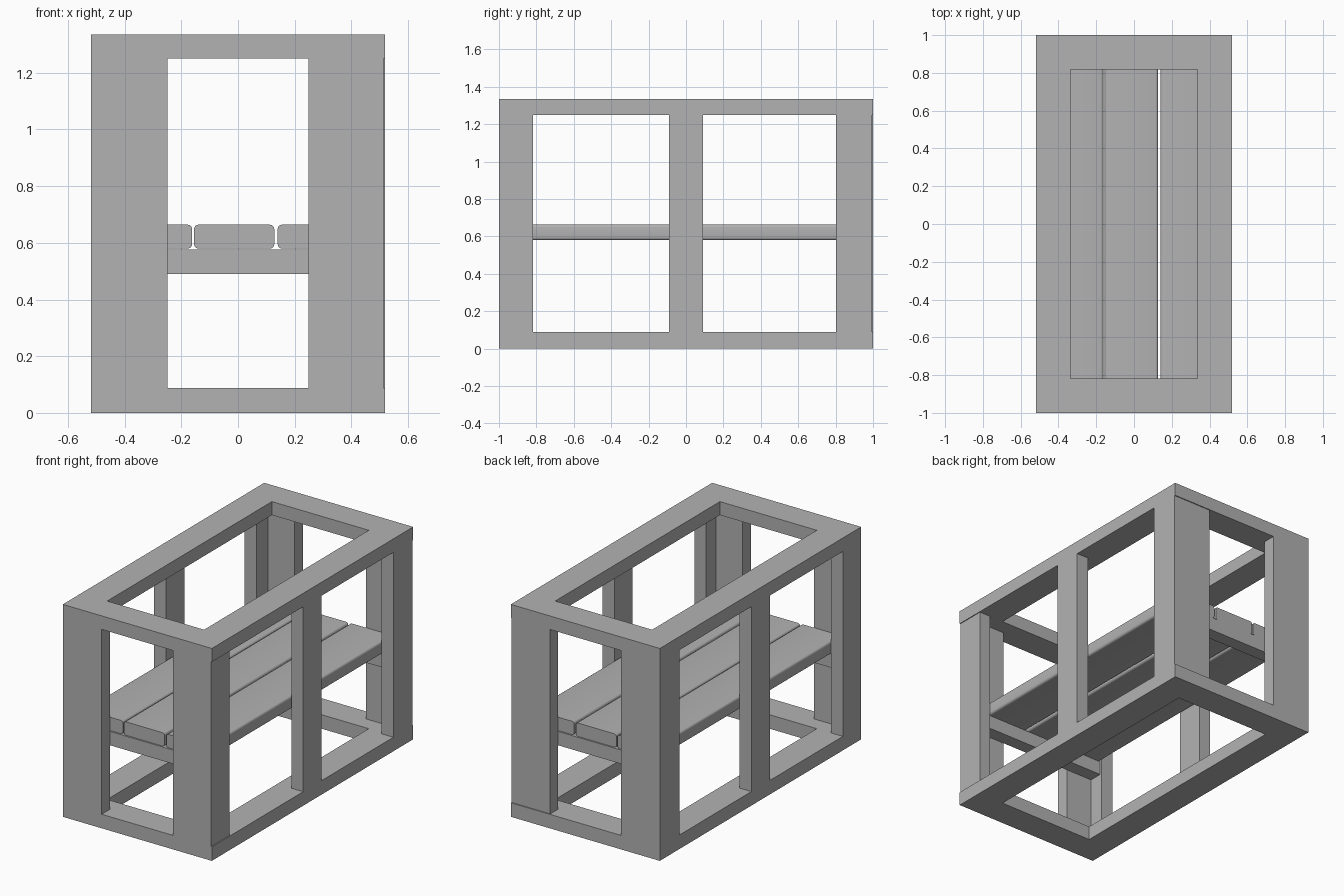
import bpy, bmesh

if "Cube" in bpy.data.objects:
    bpy.data.objects.remove(bpy.data.objects["Cube"])

grey = bpy.data.materials.new("plain_grey")
grey.diffuse_color = (0.448, 0.448, 0.448, 1)
grey.use_nodes = True
grey.node_tree.nodes["Principled BSDF"].inputs["Base Color"].default_value = grey.diffuse_color


def finish(name, bm):
    bmesh.ops.recalc_face_normals(bm, faces=bm.faces)
    mesh = bpy.data.meshes.new(name)
    bm.to_mesh(mesh)
    bm.free()
    mesh.materials.append(grey)
    obj = bpy.data.objects.new(name, mesh)
    bpy.context.collection.objects.link(obj)
    return obj


def board(name, x, y, z, round_long=0.0):
    """Box between (min, max) pairs, optionally rounded along its y edges."""
    bm = bmesh.new()
    bmesh.ops.create_cube(bm, size=1)
    for v in bm.verts:
        v.co = [r[0] if c < 0 else r[1] for c, r in zip(v.co, (x, y, z))]
    if round_long:
        edges = [e for e in bm.edges
                 if abs(e.verts[0].co.y - e.verts[1].co.y) > 0.5]
        bmesh.ops.bevel(bm, geom=edges, offset=round_long, segments=4,
                        profile=0.5, affect='EDGES')
    return finish(name, bm)


def ring(name, outer, inner, z):
    """Flat rectangular frame with a rectangular opening."""
    corners = [(-1, -1), (1, -1), (1, 1), (-1, 1)]
    bm = bmesh.new()
    loops = [[bm.verts.new((sx * w, sy * d, h)) for sx, sy in corners]
             for w, d, h in ((*outer, z[0]), (*outer, z[1]),
                             (*inner, z[1]), (*inner, z[0]))]
    for a, b in zip(loops, loops[1:] + loops[:1]):
        for i in range(4):
            j = (i + 1) % 4
            bm.faces.new((a[i], a[j], b[j], b[i]))
    return finish(name, bm)


W, T = 0.518, 0.083          # half width, board thickness
LOW, HIGH, TOP = 0.088, 1.25, 1.335
post_z = (LOW, HIGH)

# Top and bottom frames
ring("bottom_frame", (W, 1.0), (0.337, 0.818), (0, LOW))
ring("top_frame", (W, 1.0), (0.337, 0.818), (HIGH, TOP))

# Corner posts: a wide end board and a narrow side board form an L
for end, s in (("front", -1), ("back", 1)):
    for side, t in (("left", -1), ("right", 1)):
        # the right-hand posts sit very slightly inside the frames
        ox = 0.513 if (s, t) == (-1, 1) else W
        oy = 0.994 if (s, t) == (1, 1) else 1.0
        inner_y = 0.818 if s < 0 else 0.803
        xs = sorted((t * 0.248, t * ox))
        ys = sorted((s * (1 - T), s * oy))
        board(f"{end}_{side}_end_board", xs, ys, post_z)
        board(f"{end}_{side}_side_board", sorted((t * (W - T), t * ox)),
              sorted((s * inner_y, s * (1 - T))), post_z)

# Middle posts on the long sides
for side, t in (("left", -1), ("right", 1)):
    board(f"{side}_middle_post", sorted((t * (W - T), t * W)),
          (-0.092, 0.09), post_z)

# Cross bars carrying the shelf
for end, s in (("front", -1), ("back", 1)):
    board(f"{end}_cross_bar", (-0.435, 0.435),
          sorted((s * 0.832, s * 0.917)), (0.49, 0.577))

# Shelf slats with softly rounded long edges
for i, xs in enumerate(((-0.435, -0.162), (-0.155, 0.128), (0.14, 0.43))):
    slat = board(f"shelf_slat_{i + 1}", xs, (-0.912, 0.912),
                 (0.58, 0.664), 0.015)
    bpy.context.view_layer.objects.active = slat
    slat.select_set(True)
    bpy.ops.object.shade_smooth_by_angle(angle=0.6)
    slat.select_set(False)
